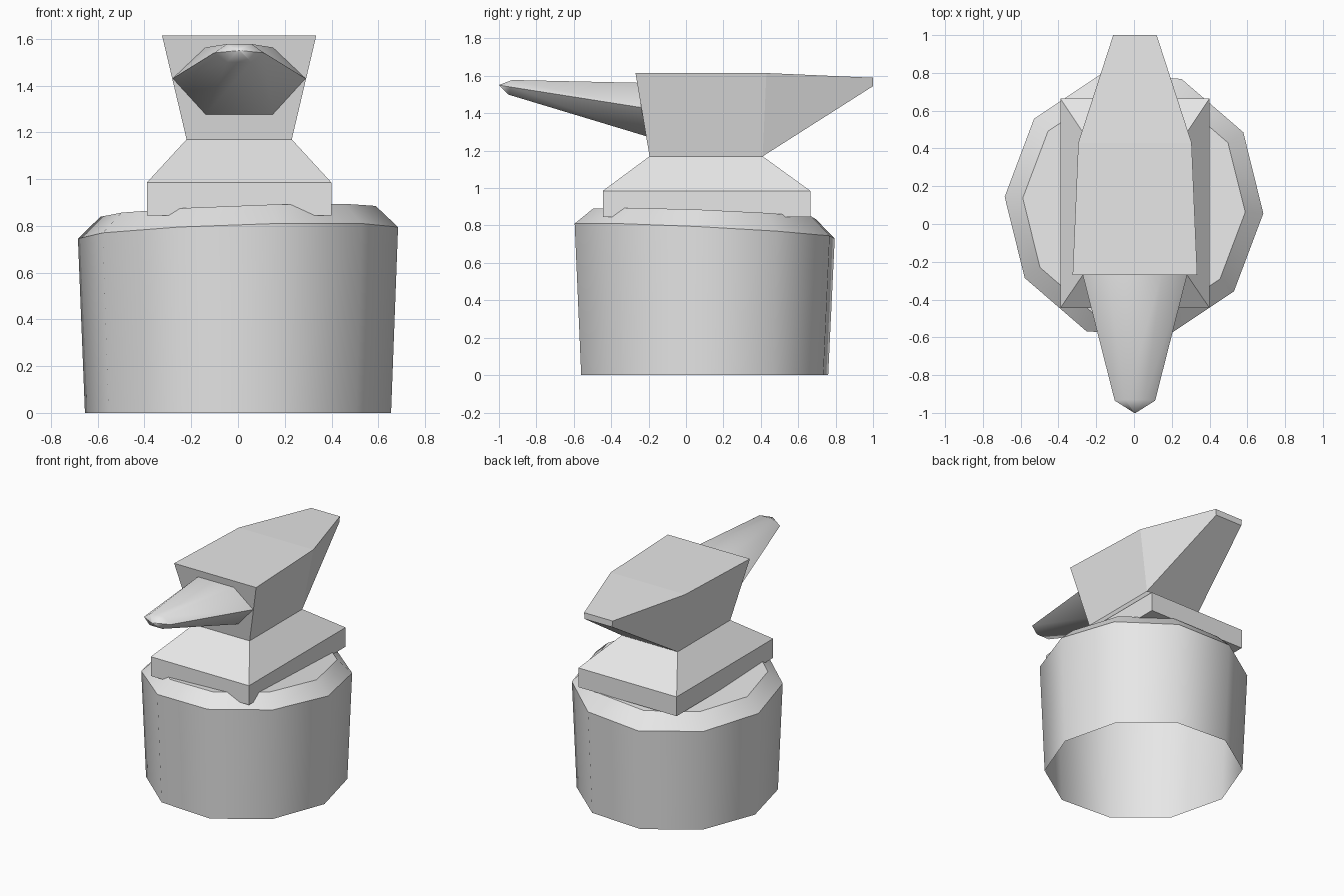
import bpy, bmesh, math

cube = bpy.data.objects.get("Cube")
if cube:
    bpy.data.objects.remove(cube, do_unlink=True)

grey = bpy.data.materials.new("plain_grey")
grey.use_nodes = True
grey.diffuse_color = (0.8, 0.8, 0.8, 1)
grey.node_tree.nodes["Principled BSDF"].inputs["Base Color"].default_value = (0.8, 0.8, 0.8, 1)


def loft(name, loops, cap_start=True, cap_end=True, smooth=None):
    """Bridge equal-length loops of points into one object."""
    bm = bmesh.new()
    rings = [[bm.verts.new(p) for p in loop] for loop in loops]
    n = len(rings[0])
    for a, b in zip(rings, rings[1:]):
        for i in range(n):
            j = (i + 1) % n
            bm.faces.new((a[i], a[j], b[j], b[i]))
    if cap_start:
        bm.faces.new(rings[0][::-1])
    if cap_end:
        bm.faces.new(rings[-1])
    bmesh.ops.recalc_face_normals(bm, faces=bm.faces)
    mesh = bpy.data.meshes.new(name)
    bm.to_mesh(mesh)
    bm.free()
    mesh.materials.append(grey)
    obj = bpy.data.objects.new(name, mesh)
    bpy.context.collection.objects.link(obj)
    if smooth:
        bpy.ops.object.select_all(action='DESELECT')
        obj.select_set(True)
        bpy.context.view_layer.objects.active = obj
        bpy.ops.object.shade_smooth_by_angle(angle=math.radians(smooth))
    return obj


def stump_ring(rx, ry, z, tilt_x, tilt_y):
    """Ten-sided oval ring on a tilted plane."""
    ring = []
    for i in range(10):
        a = math.radians(36 * i - 3.5)
        x, y = rx * math.cos(a), 0.1 + ry * math.sin(a)
        ring.append((x, y, z + tilt_x * x + tilt_y * y))
    return ring


def rect(x0, x1, y0, y1, z):
    return [(x0, y0, z), (x1, y0, z), (x1, y1, z), (x0, y1, z)]


def section(half_low, y_low, z_low, half_top, y_top, z_top):
    """Four-sided cross-section across the anvil."""
    c = 0.005
    return [(c - half_low, y_low, z_low), (c + half_low, y_low, z_low),
            (c + half_top, y_top, z_top), (c - half_top, y_top, z_top)]


def horn_ring(points):
    """Six-sided ring from (half width, y, z) for bottom, side and top."""
    c = 0.005
    return ([(c + w, y, z) for w, y, z in points]
            + [(c - w, y, z) for w, y, z in reversed(points)])


# Wooden stump, open underneath, with a tilted chamfered top
loft("stump", [stump_ring(0.656, 0.682, 0, 0, 0),
               stump_ring(0.686, 0.718, 0.775, 0.033, -0.05),
               stump_ring(0.59, 0.615, 0.866, 0.037, -0.04)],
     cap_start=False, smooth=40)

# Anvil foot: a block that narrows to the waist
loft("anvil_foot", [rect(-0.39, 0.4, -0.445, 0.665, 0.845),
                    rect(-0.39, 0.4, -0.445, 0.665, 0.985),
                    rect(-0.22, 0.23, -0.195, 0.41, 1.17)])

# Anvil body with the flat face and tapered heel
loft("anvil_body", [section(0.225, -0.195, 1.17, 0.33, -0.27, 1.615),
                    section(0.225, 0.41, 1.17, 0.3, 0.43, 1.615),
                    section(0.11, 1.0, 1.545, 0.115, 1.0, 1.59)])

# Horn: a six-sided taper closing to a blunt tip
loft("anvil_horn", [horn_ring([(0.145, -0.205, 1.275), (0.285, -0.235, 1.43), (0.145, -0.255, 1.563)]),
                    horn_ring([(0.052, -0.95, 1.5), (0.107, -0.935, 1.54), (0.052, -0.93, 1.578)]),
                    horn_ring([(0.002, -1.0, 1.549), (0.004, -1.0, 1.55), (0.002, -1.0, 1.551)])],
     smooth=60)
